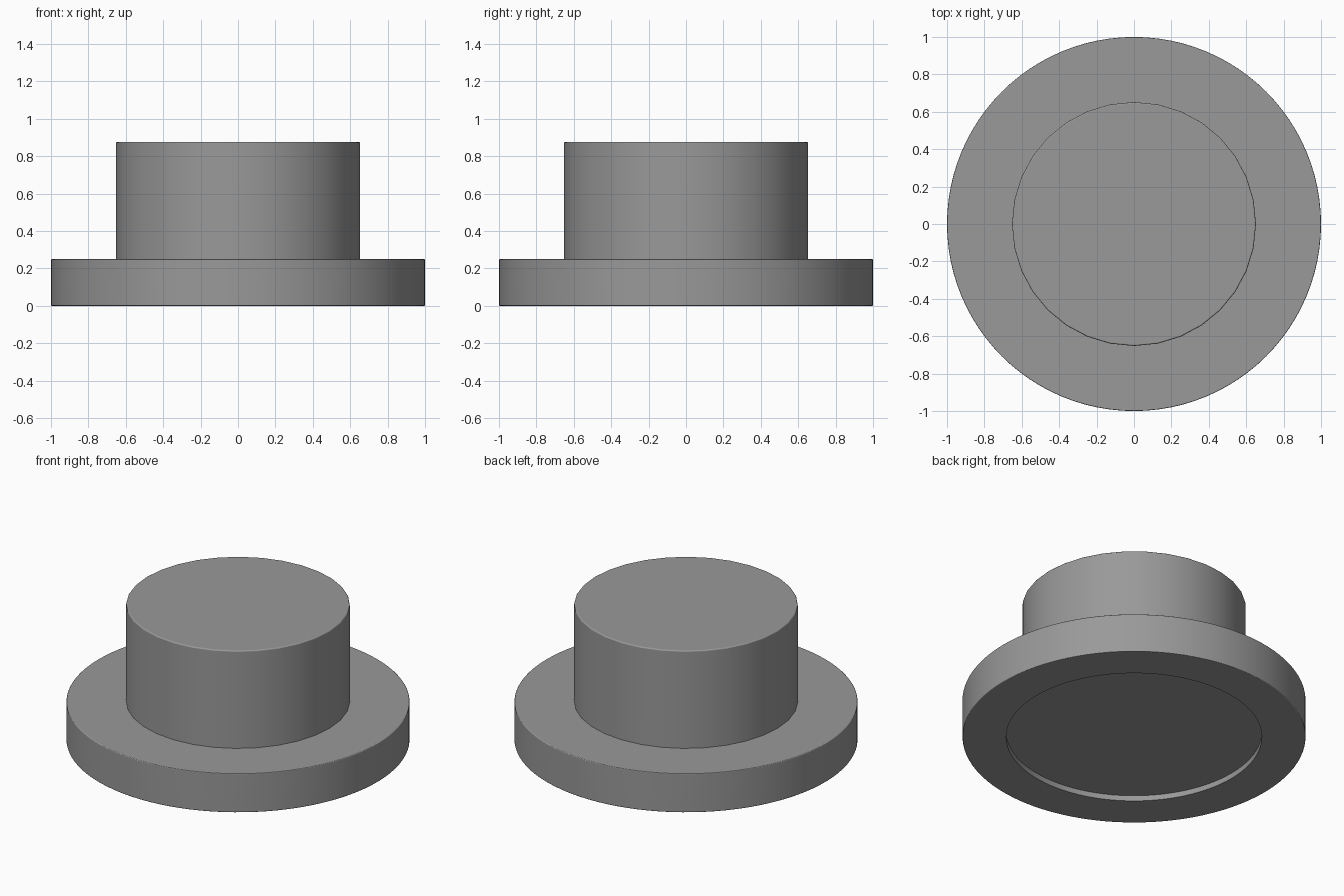
import bpy, bmesh, math

if "Cube" in bpy.data.objects:
    bpy.data.objects.remove(bpy.data.objects["Cube"])

# Dark grey shared by both parts
grey = bpy.data.materials.new("dark_grey")
grey.diffuse_color = (0.32, 0.32, 0.32, 1.0)
grey.use_nodes = True
grey.node_tree.nodes["Principled BSDF"].inputs["Base Color"].default_value = grey.diffuse_color


def rounded(r, z, size, start, end, steps=4):
    """Quarter-round corner points (r, z) whose outer corner is at r, z."""
    up = 1 if end > 0 else -1
    cz = z - size if up > 0 and start == 0 else z + size
    return [(r - size + size * math.cos(math.radians(start + (end - start) * i / steps)),
             cz + size * math.sin(math.radians(start + (end - start) * i / steps)))
            for i in range(steps + 1)]


def lathe(name, profile, sides):
    """Spin an (r, z) profile around z; ends are closed with flat caps."""
    bm = bmesh.new()
    rings = []
    for r, z in profile:
        rings.append([bm.verts.new((r * math.cos(2 * math.pi * i / sides),
                                    r * math.sin(2 * math.pi * i / sides), z))
                      for i in range(sides)])
    for a, b in zip(rings, rings[1:]):
        for i in range(sides):
            j = (i + 1) % sides
            bm.faces.new((a[i], a[j], b[j], b[i]))
    bm.faces.new(rings[0][::-1])
    bm.faces.new(rings[-1])
    bmesh.ops.recalc_face_normals(bm, faces=bm.faces)
    mesh = bpy.data.meshes.new(name)
    bm.to_mesh(mesh)
    bm.free()
    mesh.materials.append(grey)
    obj = bpy.data.objects.new(name, mesh)
    bpy.context.collection.objects.link(obj)
    bpy.ops.object.select_all(action='DESELECT')
    obj.select_set(True)
    bpy.context.view_layer.objects.active = obj
    bpy.ops.object.shade_smooth_by_angle(angle=math.radians(30))
    # Keep the flat caps flat-shaded next to the tiny rounded edges
    weighted = obj.modifiers.new("weighted_normals", 'WEIGHTED_NORMAL')
    weighted.keep_sharp = True
    return obj


# Wide base disc with a shallow round recess underneath
lathe("base_flange", [(0.745, 0.035), (0.745, 0.0)]
      + rounded(1.0, 0.0, 0.005, -90, 0)
      + rounded(1.0, 0.25, 0.005, 0, 90), 96)

# Raised cylinder with a slightly softened top edge
lathe("raised_knob", [(0.652, 0.2)] + rounded(0.652, 0.877, 0.008, 0, 90), 32)
